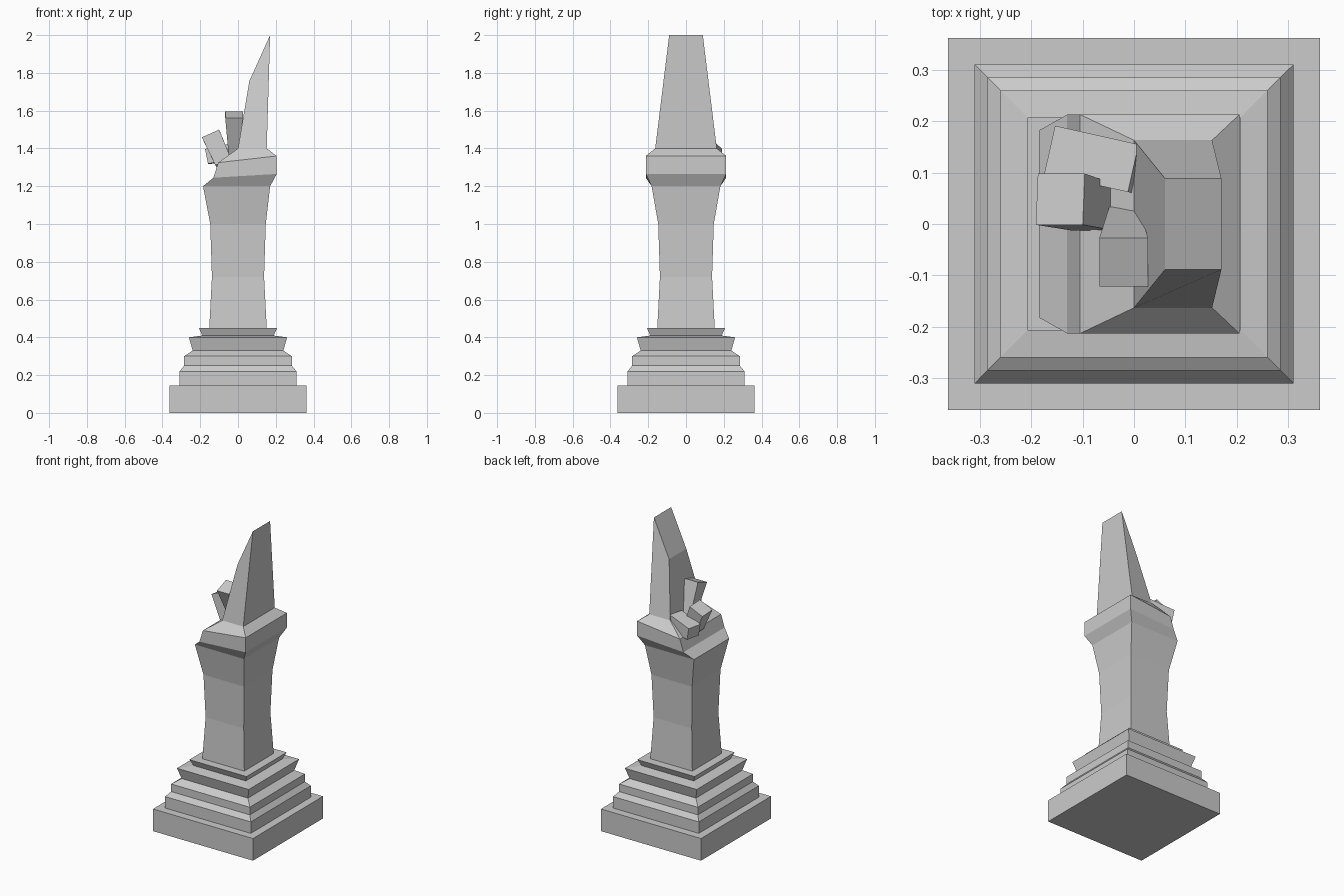
import bpy
import bmesh
from mathutils import Euler, Matrix, Vector

default_cube = bpy.data.objects.get("Cube")
if default_cube:
    bpy.data.objects.remove(default_cube, do_unlink=True)

stone = bpy.data.materials.new("grey_stone")
stone.use_nodes = True
grey = (0.6, 0.6, 0.6, 1)
stone.diffuse_color = grey
stone.node_tree.nodes["Principled BSDF"].inputs["Base Color"].default_value = grey


def finish(name, bm):
    """Turn a bmesh into a flat-shaded stone object."""
    bmesh.ops.recalc_face_normals(bm, faces=bm.faces)
    mesh = bpy.data.meshes.new(name)
    bm.to_mesh(mesh)
    bm.free()
    mesh.materials.append(stone)
    part = bpy.data.objects.new(name, mesh)
    bpy.context.collection.objects.link(part)


def square(half, height):
    """Centred square cross-section."""
    return rectangle(-half, half, half, height, height)


def rectangle(left, right, depth, left_height, right_height):
    """Rectangular cross-section that may slope from left edge to right edge."""
    return [Vector((left, -depth, left_height)), Vector((right, -depth, right_height)),
            Vector((right, depth, right_height)), Vector((left, depth, left_height))]


def loft(name, *sections):
    """Skin a stack of four-cornered sections and close both ends."""
    bm = bmesh.new()
    rings = [[bm.verts.new(corner) for corner in section] for section in sections]
    bm.faces.new(rings[0])
    bm.faces.new(rings[-1])
    for lower, upper in zip(rings, rings[1:]):
        for side in range(len(lower)):
            bm.faces.new((lower[side - 1], lower[side], upper[side], upper[side - 1]))
    finish(name, bm)


def shard(name, size, centre, lean, foot_scale):
    """Leaning block whose lower end is narrowed by foot_scale."""
    bm = bmesh.new()
    bmesh.ops.create_cube(bm, size=1)
    for vert in bm.verts:
        if vert.co.z < 0:
            vert.co.x *= foot_scale
            vert.co.y *= foot_scale
    placement = Matrix.LocRotScale(Vector(centre), Euler(lean), Vector(size))
    bmesh.ops.transform(bm, matrix=placement, verts=bm.verts)
    finish(name, bm)


# Stepped pedestal: each tier starts where the one below ends
plinth_top = 0.145
step_top = 0.33
moulding_top = 0.4
collar_top = 0.45
loft("plinth", square(0.362, 0), square(0.362, plinth_top))
loft("lower_step", square(0.31, plinth_top), square(0.31, 0.22),
     square(0.285, 0.25), square(0.285, 0.3), square(0.24, step_top))
loft("flared_moulding", square(0.24, step_top), square(0.26, moulding_top),
     square(0.185, 0.41))
loft("collar", square(0.185, moulding_top), square(0.207, collar_top))

# Waisted shaft, widening to the neck under the cap
neck = rectangle(-0.185, 0.17, 0.182, 1.2, 1.2)
loft("shaft", square(0.152, collar_top), square(0.138, 0.72), square(0.147, 1), neck)

# Cap with its left side broken lower than its right
cap_right = 0.205
cap_depth = 0.213
spire_foot = rectangle(0, 0.152, 0.163, 1.4, 1.4)
loft("cap", neck,
     rectangle(-0.13, cap_right, cap_depth, 1.245, 1.265),
     rectangle(-0.105, cap_right, cap_depth, 1.325, 1.36),
     spire_foot)

# Spire sheared off steeply on the left
loft("spire", spire_foot, rectangle(0.06, 0.17, 0.089, 1.757, 2))

# Broken stones resting on the low side of the cap
shard("tilted_shard", size=(0.1, 0.1, 0.165), centre=(-0.11, 0.04, 1.4),
      lean=(-0.1, -0.42, 0), foot_scale=0.9)
shard("upright_shard", size=(0.095, 0.1, 0.23), centre=(-0.02, -0.035, 1.47),
      lean=(0.35, 0, 0), foot_scale=0.6)
shard("lying_shard", size=(0.17, 0.095, 0.08), centre=(-0.075, 0.125, 1.375),
      lean=(0, -0.2, -0.22), foot_scale=1)
